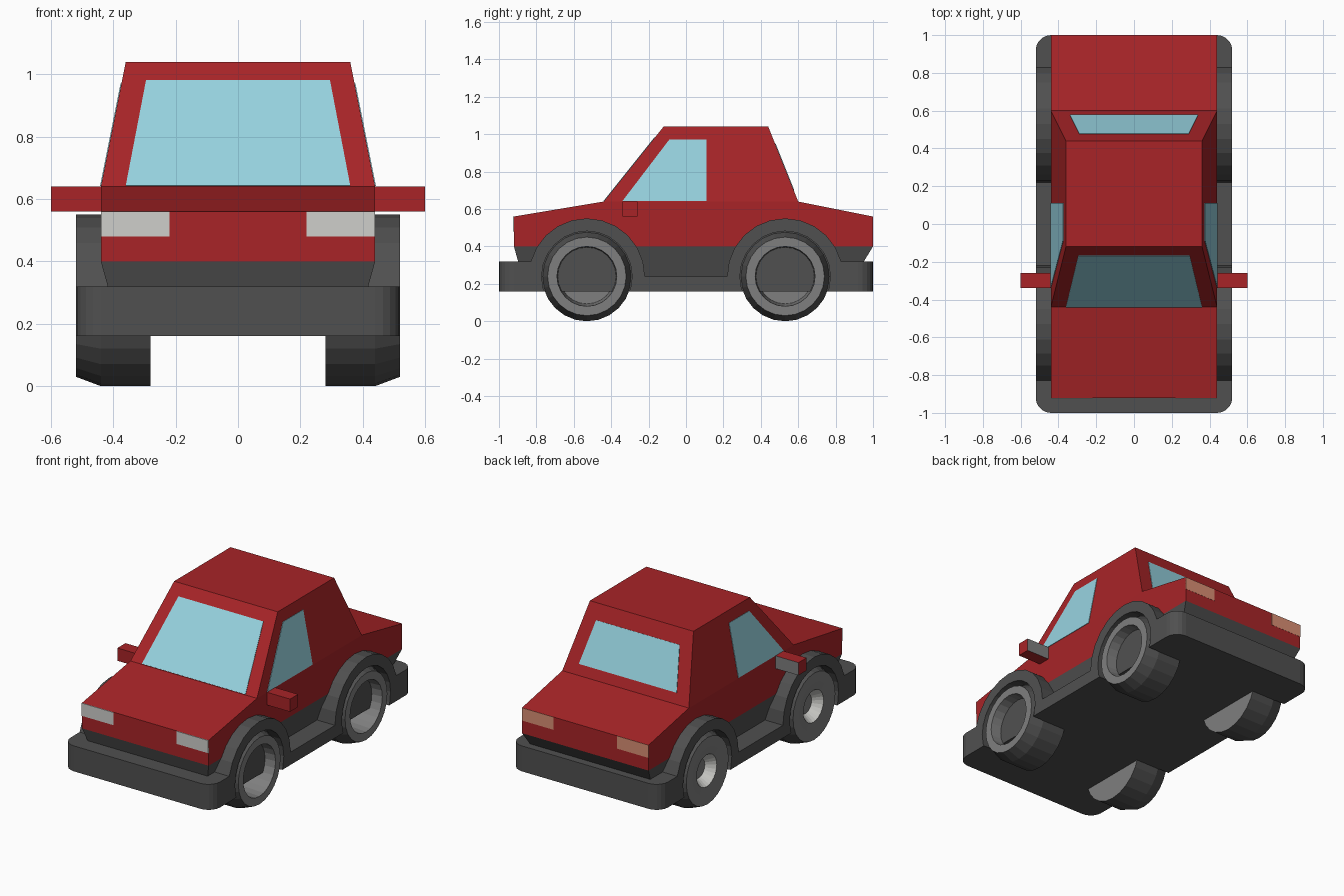
import bpy, bmesh, math
from mathutils import Vector

if "Cube" in bpy.data.objects:
    bpy.data.objects.remove(bpy.data.objects["Cube"])


def material(name, hexcode):
    def lin(c):
        c /= 255
        return c / 12.92 if c <= 0.04045 else ((c + 0.055) / 1.055) ** 2.4
    m = bpy.data.materials.new(name)
    m.diffuse_color = [lin(int(hexcode[i:i + 2], 16)) for i in (0, 2, 4)] + [1]
    m.use_nodes = True
    m.node_tree.nodes["Principled BSDF"].inputs["Base Color"].default_value = m.diffuse_color
    return m


RED = material("red paint", "A82427")
DARK = material("dark grey plastic", "505050")
GREY = material("mid grey metal", "7E7E7E")
GLASS = material("pale blue glass", "97D3E0")
LAMP = material("headlight white", "CFCFCB")
TAIL = material("tail light orange", "D98F74")


def loft(name, rings, mats, seg_mats=None):
    """Skin a list of equal point rings into a closed solid; seg_mats: start cap, bands, end cap."""
    bm = bmesh.new()
    vs = [[bm.verts.new(p) for p in ring] for ring in rings]
    n = len(rings[0])
    seg = seg_mats or [0] * (len(rings) + 1)
    bm.faces.new(vs[0]).material_index = seg[0]
    bm.faces.new(vs[-1]).material_index = seg[-1]
    for k in range(len(rings) - 1):
        for i in range(n):
            j = (i + 1) % n
            f = bm.faces.new((vs[k][i], vs[k][j], vs[k + 1][j], vs[k + 1][i]))
            f.material_index = seg[k + 1]
    bmesh.ops.recalc_face_normals(bm, faces=bm.faces[:])
    me = bpy.data.meshes.new(name)
    bm.to_mesh(me)
    bm.free()
    for m in mats:
        me.materials.append(m)
    ob = bpy.data.objects.new(name, me)
    bpy.context.collection.objects.link(ob)
    return ob


def rect(w, y0, y1, z):
    return [(-w, y0, z), (w, y0, z), (w, y1, z), (-w, y1, z)]


def extrude_x(name, profile, x0, x1, mats, seg=None):
    return loft(name, [[(x, y, z) for y, z in profile] for x in (x0, x1)], mats, seg)


def plate(name, pts, mat):
    p = [Vector(q) for q in pts]
    n = (p[1] - p[0]).cross(p[2] - p[0]).normalized() * 0.003
    return loft(name, [[q - n for q in p], [q + n for q in p]], [mat])


def circle(x, y, r, n=24):
    return [(x, y + r * math.sin(2 * math.pi * i / n), 0.24 - r * math.cos(2 * math.pi * i / n))
            for i in range(n)]


# Painted body, cabin and the tapered lower trim
extrude_x("body", [(-0.92, 0.40), (-0.92, 0.56), (-0.44, 0.64), (0.60, 0.64), (1.0, 0.56), (1.0, 0.40)],
          -0.44, 0.44, [RED])
loft("cabin", [rect(0.44, -0.44, 0.60, 0.64), rect(0.36, -0.12, 0.44, 1.04)], [RED])
loft("lower_trim", [rect(0.39, -0.87, 0.89, 0.22), rect(0.44, -0.92, 1.0, 0.40)], [DARK])


# Bumpers, sills and wheel arches as one extruded side profile
def arc(cy, a0, a1):
    return [(cy + 0.31 * math.cos(math.radians(a)), 0.24 + 0.31 * math.sin(math.radians(a)))
            for a in range(a0, a1 + 1, 15)]


profile = ([(1, 0.16), (1, 0.32)] + arc(0.53, 15, 180) + arc(-0.53, 0, 165)
           + [(-1, 0.32), (-1, 0.16)])
skirt = extrude_x("bumper_and_arches", profile, -0.52, 0.52, [DARK])
bm = bmesh.new()
bm.from_mesh(skirt.data)
corners = [e for e in bm.edges if all(abs(v.co.y) > 0.99 for v in e.verts)
           and abs(e.verts[0].co.z - e.verts[1].co.z) > 0.1]
bmesh.ops.bevel(bm, geom=corners, offset=0.08, segments=5, profile=0.5, affect='EDGES')
bm.to_mesh(skirt.data)
bm.free()

# Wheels and their openings in the arches
for s, side in ((1, "right"), (-1, "left")):
    for y, end in ((-0.53, "front"), (0.53, "rear")):
        cutter = loft("cutter", [circle(s * 0.45, y, 0.242), circle(s * 0.6, y, 0.242)], [DARK])
        mod = skirt.modifiers.new("opening", 'BOOLEAN')
        mod.operation, mod.solver, mod.object = 'DIFFERENCE', 'EXACT', cutter
        bpy.context.view_layer.objects.active = skirt
        bpy.ops.object.modifier_apply(modifier=mod.name)
        bpy.data.objects.remove(cutter)
        steps = [(0.28, 0.24), (0.44, 0.24), (0.52, 0.21)]
        if s > 0:   # open barrel rim
            steps += [(0.52, 0.16), (0.30, 0.147)]
            seg = [1, 0, 0, 1, 1, 1]
        else:       # dished rim with a bright centre
            steps += [(0.52, 0.147), (0.515, 0.10), (0.46, 0.06)]
            seg = [1, 0, 0, 1, 1, 2, 1]
        loft(f"{end}_{side}_wheel", [circle(s * x, y, r) for x, r in steps], [DARK, GREY, LAMP], seg)

# Windscreen and rear window, lying on the sloped cabin faces
def front_y(z): return -0.44 + 0.8 * (z - 0.64)
def rear_y(z): return 0.60 - 0.4 * (z - 0.64)


for name, fy, z0, z1, w0, w1 in (("windscreen", front_y, 0.642, 0.98, 0.36, 0.295),
                                 ("rear_window", rear_y, 0.70, 0.95, 0.34, 0.29)):
    plate(name, [(-w0, fy(z0), z0), (w0, fy(z0), z0), (w1, fy(z1), z1), (-w1, fy(z1), z1)], GLASS)

# Side windows, door mirrors and lamps, mirrored left and right
for s, side in ((1, "right"), (-1, "left")):
    plate(f"{side}_window", [(s * (0.44 - 0.2 * (z - 0.64)), y, z) for y, z in
                             ((-0.34, 0.642), (0.11, 0.642), (0.11, 0.97), (-0.09, 0.97))], GLASS)
    mirror = extrude_x(f"{side}_mirror", [(-0.34, 0.56), (-0.26, 0.56), (-0.26, 0.64), (-0.34, 0.64)],
                       s * 0.43, s * 0.60, [RED, GREY])
    for f in mirror.data.polygons:      # mirror glass faces backwards
        f.material_index = 1 if f.normal.y > 0.9 else 0
    for name, y, mat in (("headlight", -0.921, LAMP), ("tail_light", 0.998, TAIL)):
        plate(f"{side}_{name}", [(s * x, y, z) for x, z in
                                 ((0.22, 0.48), (0.44, 0.48), (0.44, 0.56), (0.22, 0.56))], mat)
